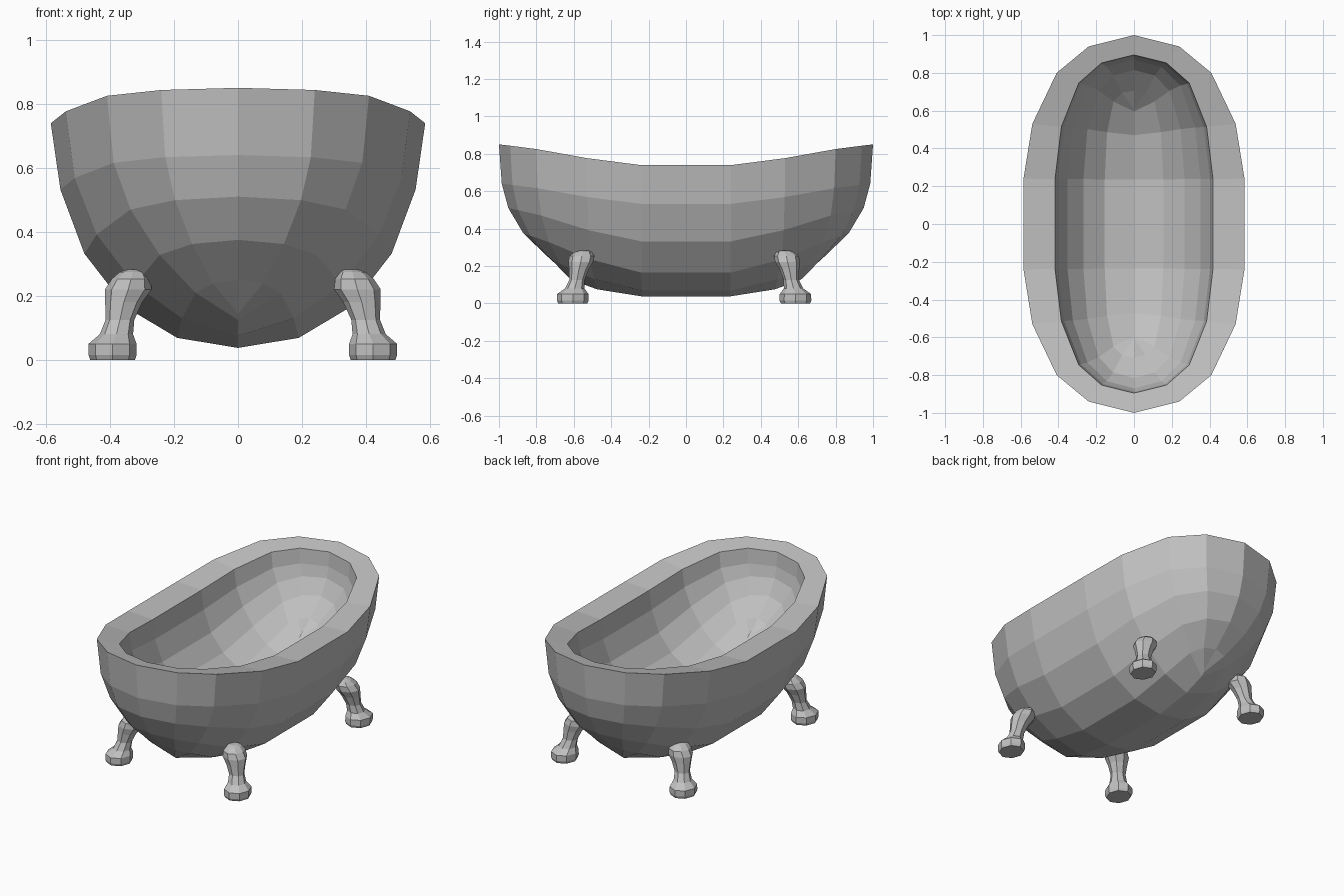
import bpy
import bmesh
import math
from mathutils import Vector

cube = bpy.data.objects.get("Cube")
if cube:
    bpy.data.objects.remove(cube)

enamel = bpy.data.materials.new("grey enamel")
enamel.use_nodes = True
grey = (0.53, 0.53, 0.53, 1)
enamel.diffuse_color = grey
enamel.node_tree.nodes["Principled BSDF"].inputs["Base Color"].default_value = grey

# Quarter outline of the tub: width share, length share, rise share
STATIONS = [(0, 1, 1), (0.41, 0.94, 0.94), (0.70, 0.80, 0.78),
            (0.92, 0.53, 0.35), (1, 0.24, 0.02)]

# Levels: half width, half length, height at the middle, height at the ends
OUTER = [(0.585, 1.0, 0.737, 0.85), (0.555, 0.985, 0.53, 0.64),
         (0.48, 0.95, 0.328, 0.51), (0.35, 0.87, 0.16, 0.375),
         (0.19, 0.74, 0.065, 0.25), (0, 0.63, 0.035, 0.15)]
INNER = [(0.418, 0.895, 0.728, 0.828), (0.402, 0.887, 0.61, 0.74),
         (0.352, 0.87, 0.48, 0.675), (0.268, 0.815, 0.378, 0.585),
         (0.155, 0.705, 0.305, 0.485), (0, 0.6, 0.283, 0.41)]


def tub_ring(level):
    """Closed outline of the tub at one level."""
    width, length, low, high = level
    quarter = [Vector((width * a, s * (1 - (1 - length) * s * s), low + (high - low) * t))
               for a, s, t in STATIONS]
    half = quarter + [Vector((p.x, -p.y, p.z)) for p in reversed(quarter)]
    return half + [Vector((-p.x, p.y, p.z)) for p in reversed(half[1:-1])]


def leg_ring(x, y, z, rx, ry):
    """Eight-sided section of a leg."""
    angles = [math.tau * i / 8 for i in range(8)]
    return [Vector((x + rx * math.cos(a), y + ry * math.sin(a), z)) for a in angles]


def loft(name, rings, capped):
    """Skin a list of rings into one flat-shaded object."""
    bm = bmesh.new()
    loops = [[bm.verts.new(p) for p in ring] for ring in rings]
    n = len(loops[0])
    for a, b in zip(loops, loops[1:]):
        for i in range(n):
            j = (i + 1) % n
            bm.faces.new((a[i], a[j], b[j], b[i]))
    if capped:
        bm.faces.new(loops[0])
        bm.faces.new(loops[-1])
    bmesh.ops.remove_doubles(bm, verts=bm.verts, dist=0.0005)
    bmesh.ops.recalc_face_normals(bm, faces=bm.faces)
    mesh = bpy.data.meshes.new(name)
    bm.to_mesh(mesh)
    bm.free()
    mesh.materials.append(enamel)
    obj = bpy.data.objects.new(name, mesh)
    bpy.context.collection.objects.link(obj)


# Tub: outer shell from the keel up, over the rim, down to the floor
loft("tub", [tub_ring(v) for v in OUTER[::-1] + INNER], False)

# Legs: a flared foot, thin ankle and rounded knee leaning into the tub
LEG = [(0.422, 0.605, 0, 0.07, 0.078), (0.422, 0.605, 0.015, 0.075, 0.085),
       (0.422, 0.605, 0.05, 0.075, 0.084), (0.41, 0.595, 0.08, 0.052, 0.052),
       (0.399, 0.583, 0.125, 0.045, 0.041), (0.387, 0.573, 0.18, 0.058, 0.052),
       (0.373, 0.563, 0.22, 0.073, 0.066), (0.364, 0.557, 0.253, 0.06, 0.067),
       (0.358, 0.55, 0.274, 0.042, 0.047), (0.353, 0.548, 0.283, 0.022, 0.024)]
# The right pair and the back pair each sit slightly off the mirrored place
for end, sy, dy in (("front", -1, 0), ("back", 1, -0.02)):
    for side, sx, dx in (("left", 1, 0), ("right", -1, 0.03)):
        rings = [[Vector((p.x * sx + dx, p.y * sy + dy, p.z)) for p in leg_ring(*v)]
                 for v in LEG]
        loft(f"{end}_{side}_leg", rings, True)
